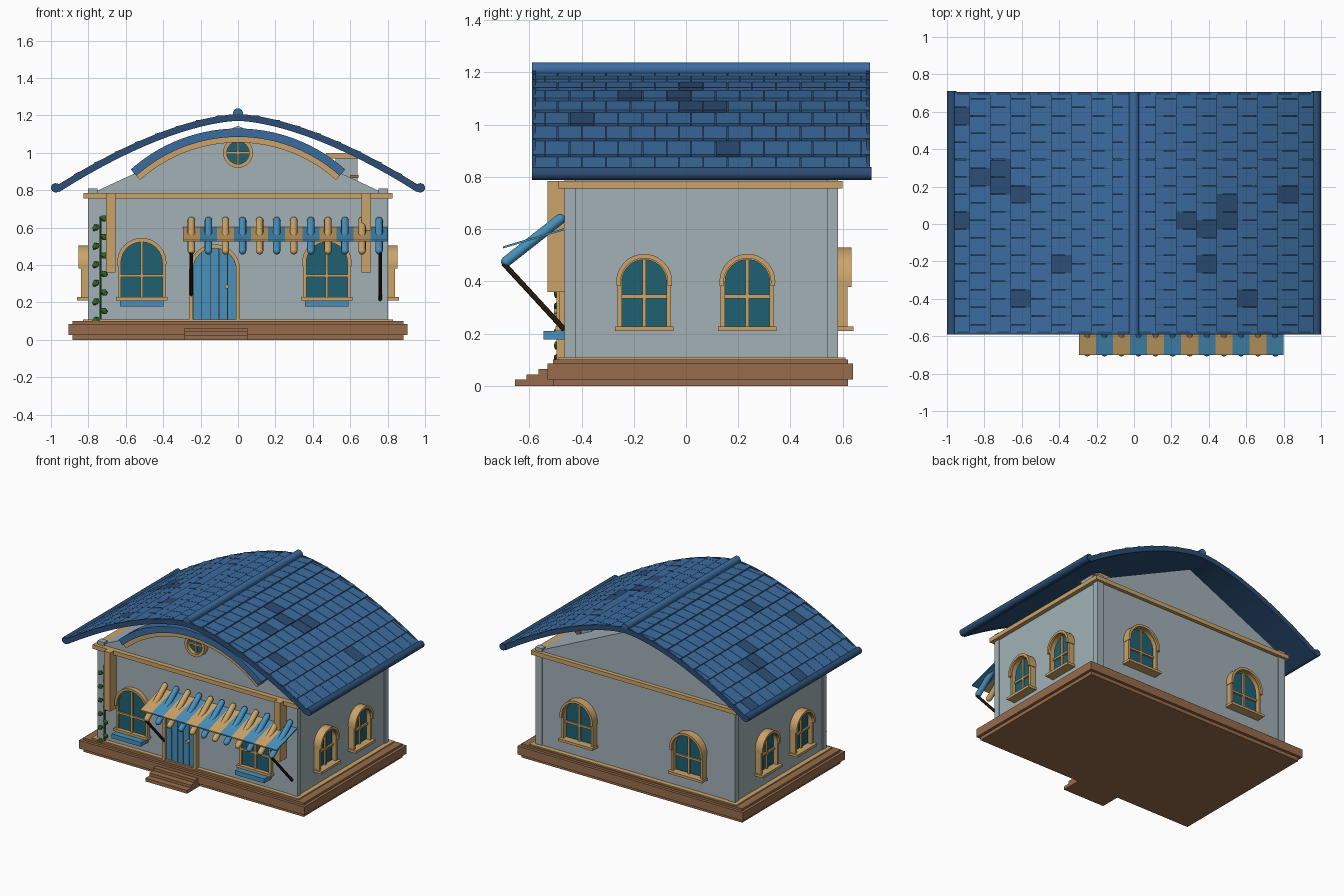
import bpy, bmesh, math, random
from mathutils import Matrix, Vector

cube = bpy.data.objects.get("Cube")
if cube:
    bpy.data.objects.remove(cube)
random.seed(4)


def material(name, *rgb):
    m = bpy.data.materials.new(name)
    m.use_nodes = True
    m.diffuse_color = (*rgb, 1)
    m.node_tree.nodes["Principled BSDF"].inputs["Base Color"].default_value = (*rgb, 1)
    return m


WALL = material("pale grey plaster", .36, .44, .47)
TAN = material("tan trim", .60, .37, .14)
BROWN = material("brown base", .31, .15, .07)
ROOF = material("roof blue", .045, .15, .35)
NAVY = material("dark roof blue", .025, .075, .18)
SKY = material("light blue paint", .065, .28, .50)
GLASS = material("teal glass", .013, .12, .17)
DARK = material("dark wood", .03, .017, .008)
GREEN = material("leaf green", .03, .13, .017)


def finish(name, bm, *mats, place=None, smooth=False):
    bmesh.ops.recalc_face_normals(bm, faces=bm.faces)
    me = bpy.data.meshes.new(name)
    bm.to_mesh(me)
    bm.free()
    for m in mats:
        me.materials.append(m)
    ob = bpy.data.objects.new(name, me)
    bpy.context.collection.objects.link(ob)
    if place:
        ob.matrix_world = place
    if smooth:
        bpy.ops.object.select_all(action="DESELECT")
        ob.select_set(True)
        bpy.context.view_layer.objects.active = ob
        bpy.ops.object.shade_smooth_by_angle(angle=math.radians(40))
    return ob


def box(name, mat, x0, x1, y0, y1, z0, z1, place=None):
    bm = bmesh.new()
    size = Matrix.Diagonal((x1 - x0, y1 - y0, z1 - z0, 1))
    mid = Matrix.Translation(((x0 + x1) / 2, (y0 + y1) / 2, (z0 + z1) / 2))
    bmesh.ops.create_cube(bm, size=1, matrix=mid @ size)
    return finish(name, bm, mat, place=place)


def prism(name, mat, pts, y0, y1, place=None):
    """Extrude an (x, z) outline along y."""
    bm = bmesh.new()
    f = bm.faces.new([bm.verts.new((x, y0, z)) for x, z in pts])
    ext = bmesh.ops.extrude_face_region(bm, geom=[f])["geom"]
    bmesh.ops.translate(bm, vec=(0, y1 - y0, 0), verts=[v for v in ext if isinstance(v, bmesh.types.BMVert)])
    return finish(name, bm, mat, place=place)


def band(name, mat, outer, inner, y0, y1, closed=True, place=None):
    """Solid strip between two matching (x, z) outlines."""
    bm = bmesh.new()
    rings = [[bm.verts.new(p) for p in ((a, y0, b), (c, y0, d), (c, y1, d), (a, y1, b))]
             for (a, b), (c, d) in zip(outer, inner)]
    pairs = list(zip(rings, rings[1:]))
    if closed:
        pairs.append((rings[-1], rings[0]))
    else:
        bm.faces.new(rings[0])
        bm.faces.new(rings[-1])
    for p, q in pairs:
        for i in range(4):
            j = (i + 1) % 4
            bm.faces.new((p[i], p[j], q[j], q[i]))
    return finish(name, bm, mat, place=place, smooth=True)


def rod(name, mat, a, b, r, caps=False, segs=16):
    a, b = Vector(a), Vector(b)
    bm = bmesh.new()
    rot = (b - a).to_track_quat("Z", "Y").to_matrix().to_4x4()
    bmesh.ops.create_cone(bm, cap_ends=True, segments=segs, radius1=r, radius2=r, depth=(b - a).length,
                          matrix=Matrix.Translation((a + b) / 2) @ rot)
    if caps:
        for p in (a, b):
            bmesh.ops.create_uvsphere(bm, u_segments=segs, v_segments=8, radius=r,
                                      matrix=Matrix.Translation(p) @ rot)
    return finish(name, bm, mat, smooth=True)


def arc(r, cx, cz, a0, a1, n=20):
    return [(cx + r * math.cos(a0 + (a1 - a0) * i / n), cz + r * math.sin(a0 + (a1 - a0) * i / n))
            for i in range(n + 1)]


def arch(half, spring, bottom):
    return [(half, bottom)] + arc(half, 0, spring, 0, math.pi) + [(-half, bottom)]


# Base, walls, corner posts and cornice
box("base_core", BROWN, -.885, .885, -.51, .62, 0, .1)
box("base_moulding", BROWN, -.905, .905, -.53, .64, .025, .085)
box("floor_trim", TAN, -.83, .83, -.49, .61, .1, .108)
box("walls", WALL, -.795, .795, -.46, .575, .1, .78)
for sx in (-1, 1):
    for y in (-.465, .54):
        xs = sorted((sx * .75, sx * .802))
        box("corner_post", WALL, *xs, y, y + .042, .1, .81)
box("cornice", TAN, -.825, .825, -.49, .6, .755, .785)
prism("gable", WALL, [(-.78, .785), (.78, .785), (0, 1.145)], -.455, .57)
for x in (-.68, .685):
    box("front_bracket", TAN, x - .025, x + .025, -.53, -.46, .36, .785)

# Entrance steps
for i in range(3):
    box("step", BROWN, -.285, .05, -.655 + i * .045, -.5, i * .02, i * .02 + .024)


# Arched windows, built facing -y then placed on each wall
def window(x, y, angle, half, top, depth, flower_box=False):
    m = Matrix.Translation((x, y, 0)) @ Matrix.Rotation(angle, 4, "Z")
    spring, low = top - half, .215
    pane = arch(half - .022, spring, low)
    prism("window_glass", GLASS, pane, -.012, .01, m)
    band("window_frame", TAN, arch(half - .005, spring, low), pane, -depth * .75, .01, place=m)
    band("window_hood", TAN, arc(half, 0, spring, -.15, math.pi + .15),
         arc(half - .017, 0, spring, -.15, math.pi + .15), -depth, .01, False, m)
    box("window_bar", TAN, -.007, .007, -.024, 0, low, top - .02, m)
    box("window_bar", TAN, -half + .02, half - .02, -.024, 0, .335, .349, m)
    box("window_sill", TAN, -half - .005, half + .005, -depth - .008, .01, .21, .228, m)
    if flower_box:
        box("flower_box", SKY, -half + .015, half - .015, -.085, 0, .178, .21, m)


for x in (-.515, .475):
    window(x, -.46, 0, .132, .545, .032, True)
for x in (-.44, .44):
    window(x, .575, math.pi, .132, .53, .058)
for y in (-.16, .235):
    window(.795, y, math.pi / 2, .107, .505, .058)
    window(-.795, y, -math.pi / 2, .107, .505, .058)

# Plank door with frame and knob
door = Matrix.Translation((-.125, -.46, 0))
inner = .115
for i in range(5):
    x0 = -inner + i * inner * .4
    xs = [x0 + .002 + (inner * .4 - .004) * t / 4 for t in range(5)]
    top = [(x, .375 + math.sqrt(max(0, inner ** 2 - x ** 2))) for x in xs]
    prism("door_plank", SKY, [(xs[0], .1)] + top + [(xs[-1], .1)], -.02, 0, door)
prism("door_backing", DARK, arch(inner, .375, .1), -.012, 0, door)
band("door_frame", TAN, arch(.136, .375, .1), arch(inner, .375, .1), -.035, .01, place=door)
rod("door_knob", TAN, (-.06, -.505, .285), (-.06, -.47, .285), .011, segs=10)

# Round gable window
ring = 2 * math.pi * 31 / 32
hub = Matrix.Translation((0, -.455, 1))
band("round_window_frame", TAN, arc(.08, 0, 0, 0, ring, 31), arc(.06, 0, 0, 0, ring, 31), -.045, .01, place=hub)
prism("round_window_glass", GLASS, arc(.062, 0, 0, 0, ring, 31), -.015, 0, hub)
box("round_window_bar", TAN, -.006, .006, -.028, 0, -.06, .06, hub)
box("round_window_bar", TAN, -.06, .06, -.028, 0, -.006, .006, hub)

# Curved hood over the gable
a0, a1 = math.pi / 2 - .73, math.pi / 2 + .73
for name, mat, r, t, y in (("gable_hood", ROOF, .86, .045, -.55), ("gable_hood_trim", TAN, .815, .03, -.535)):
    band(name, mat, arc(r, 0, .27, a0, a1, 28), arc(r - t, 0, .27, a0, a1, 28), y, -.45, False)

# Chimney stub tucked under the roof
box("chimney", WALL, .52, .64, .22, .34, .84, .98)
box("chimney_cap", TAN, .47, .645, .2, .35, .97, 1.0)
box("chimney_foot", BROWN, .6, .645, .21, .35, .865, .882)


# Roof: curved shell, overlapping tiles, ridge and eave rolls
def crown(x):
    return .81 + .385 * (1 - (abs(x) / .97) ** 1.6)


def lifted(x, h):
    d = .002
    n = Vector((crown(x - d) - crown(x + d), 2 * d)).normalized()
    return x + n.x * h, crown(x) + n.y * h


xs = [-.97 + 1.94 * i / 40 for i in range(41)]
band("roof_shell", NAVY, [lifted(x, 0) for x in xs], [lifted(x, -.022) for x in xs], -.575, .695, False)
for y in (-.59, .69):
    band("roof_rim", NAVY, [lifted(x, .012) for x in xs], [lifted(x, -.024) for x in xs], y, y + .015, False)

bm = bmesh.new()
rows, step, width = 9, .108, .093
for side in (-1, 1):
    for row in range(rows):
        up, low = row * step, min((row + 1) * step + .006, .972)
        y = -.585 - (width / 2 if row % 2 else 0)
        while y < .7:
            ya, yb = max(y, -.585) + .0015, min(y + width, .705) - .0015
            y += width
            if yb - ya < .01:
                continue
            section = [lifted(side * x, h) for x, h in ((up, .004), (low, .016), (low, .001), (up, -.002))]
            ends = [[bm.verts.new((px, yy, pz)) for px, pz in section] for yy in (ya, yb)]
            faces = [bm.faces.new(e) for e in ends]
            for i in range(4):
                j = (i + 1) % 4
                faces.append(bm.faces.new((ends[0][i], ends[0][j], ends[1][j], ends[1][i])))
            shade = int(random.random() < .045)
            for f in faces:
                f.material_index = shade
finish("roof_tiles", bm, ROOF, NAVY)
rod("ridge_roll", ROOF, (0, -.59, 1.211), (0, .705, 1.211), .027)
for sx in (-1, 1):
    rod("eave_roll", NAVY, (sx * .975, -.59, .813), (sx * .975, .71, .813), .025)

# Striped awning with rolled ribs and struts
pitch = 1.095 / 12
for i in range(12):
    mat = SKY if i % 2 else TAN
    x0 = -.295 + i * pitch
    bm = bmesh.new()
    v = [[bm.verts.new((x, y, z + h)) for y, z in ((-.7, .53), (-.465, .6))
          for h in (-.004, .004)] for x in (x0, x0 + pitch)]
    for e in v:
        bm.faces.new((e[0], e[1], e[3], e[2]))
    for a, b in ((0, 1), (1, 3), (3, 2), (2, 0)):
        bm.faces.new((v[0][a], v[0][b], v[1][b], v[1][a]))
    finish("awning_panel", bm, mat)
    xm = x0 + pitch / 2
    rod("awning_rib", mat, (xm, -.688, .476), (xm, -.482, .638), .02, True, 12)
for x in (-.25, .76):
    rod("awning_strut", DARK, (x, -.7, .47), (x, -.465, .215), .01, segs=8)

# Climbing vine
rod("vine_stem", GREEN, (-.735, -.48, .1), (-.735, -.48, .66), .006, segs=6)
for i in range(12):
    sx = 1 if i % 2 else -1
    bm = bmesh.new()
    shape = Matrix.Rotation(sx * .5, 4, "Y") @ Matrix.Diagonal((.024, .012, .018, 1))
    bmesh.ops.create_icosphere(bm, subdivisions=1, radius=1,
                               matrix=Matrix.Translation((-.738 + sx * .022, -.495, .105 + i * .0495)) @ shape)
    finish("vine_leaf", bm, GREEN)
